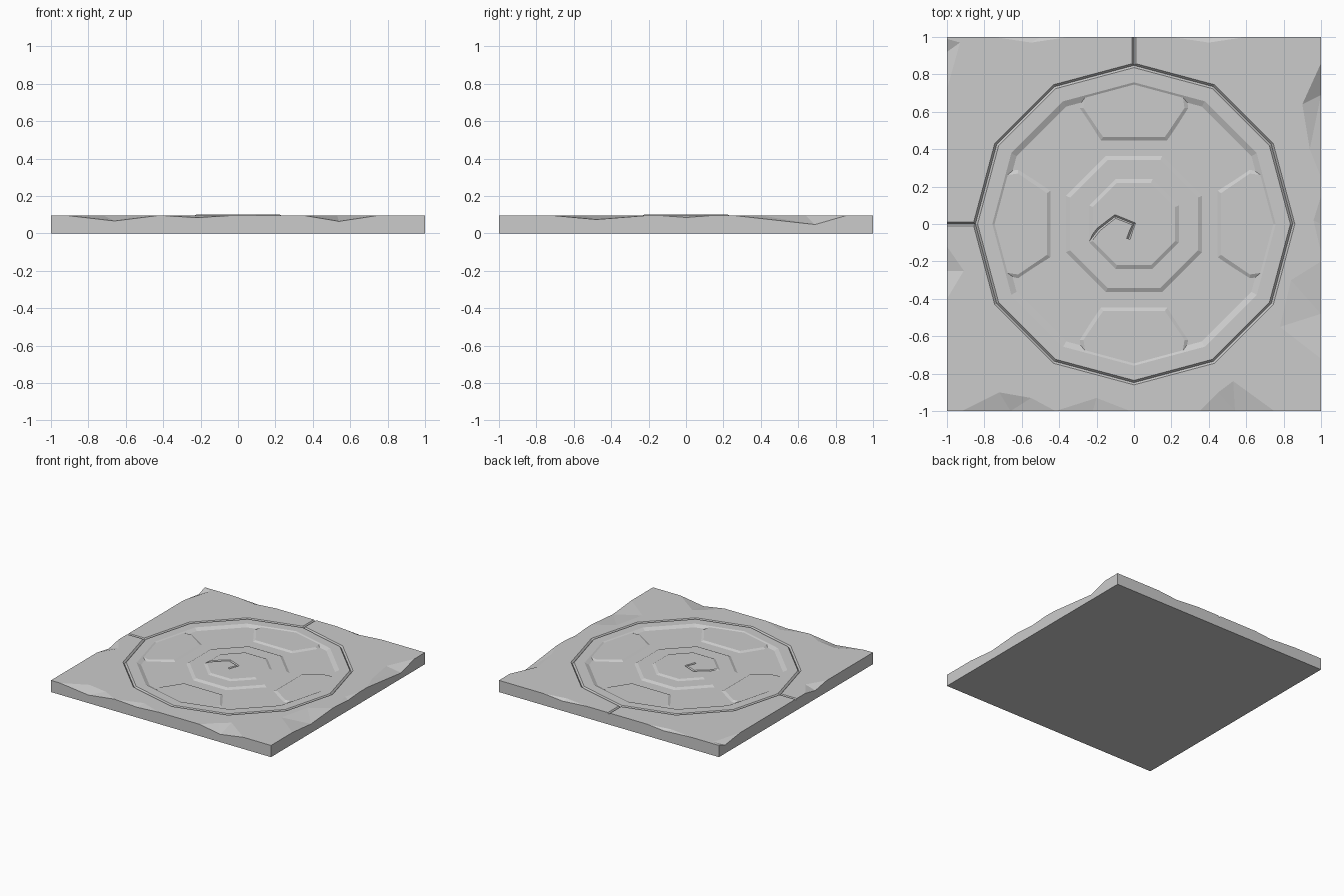
import bpy, bmesh, math
from mathutils import Vector

if "Cube" in bpy.data.objects:
    bpy.data.objects.remove(bpy.data.objects["Cube"])

TOP = 0.096


def to_object(name, bm):
    bmesh.ops.recalc_face_normals(bm, faces=bm.faces)
    me = bpy.data.meshes.new(name)
    bm.to_mesh(me)
    bm.free()
    ob = bpy.data.objects.new(name, me)
    bpy.context.collection.objects.link(ob)
    return ob


def ngon(n, r, start=0.0):
    return [(r * math.cos(start + i * math.tau / n), r * math.sin(start + i * math.tau / n)) for i in range(n)]


def frustum(name, low, high, z0, z1):
    """Solid between a lower outline and an upper outline."""
    bm = bmesh.new()
    a = [bm.verts.new((x, y, z0)) for x, y in low]
    b = [bm.verts.new((x, y, z1)) for x, y in high]
    bm.faces.new(a)
    bm.faces.new(b)
    for i in range(len(a)):
        j = (i + 1) % len(a)
        bm.faces.new((a[i], a[j], b[j], b[i]))
    return to_object(name, bm)


def groove(name, pts, width, depth, z=TOP, closed=False):
    """V-section cutter swept along a flat path, mitred at the corners."""
    bm = bmesh.new()
    n = len(pts)
    p = [Vector(q) for q in pts]
    rings = []
    for i in range(n):
        a = p[i - 1] if (closed or i > 0) else p[i]
        b = p[(i + 1) % n] if (closed or i < n - 1) else p[i]
        t = (b - a).normalized()
        s = Vector((-t.y, t.x)) * width
        rings.append([bm.verts.new((*(p[i] + s), z + depth)),
                      bm.verts.new((*p[i], z - depth)),
                      bm.verts.new((*(p[i] - s), z + depth))])
    for i in range(n if closed else n - 1):
        r, q = rings[i], rings[(i + 1) % n]
        for k in range(3):
            m = (k + 1) % 3
            bm.faces.new((r[k], r[m], q[m], q[k]))
    if not closed:
        bm.faces.new(rings[0])
        bm.faces.new(rings[-1])
    return to_object(name, bm)


def chip(name, start, end, low, inner, z_low, out):
    """Faceted notch: start/end/low lie on the rim, inner points on the top face."""
    pts = [Vector((*q, TOP)) for q in (start, end, *inner)] + [Vector((*low, z_low))]
    o = Vector((*out, 0))
    pts += [q + Vector((0, 0, 0.1)) for q in pts]
    pts += [Vector((*q, TOP)) + o * 0.1 for q in (start, end)] + [Vector((*low, z_low)) + o * 0.1]
    bm = bmesh.new()
    for q in pts:
        bm.verts.new(q)
    res = bmesh.ops.convex_hull(bm, input=bm.verts)
    loose = [v for v in bm.verts if not v.link_faces]
    bmesh.ops.delete(bm, geom=loose, context='VERTS')
    return to_object(name, bm)


def carve(target, cutters):
    for c in cutters:
        m = target.modifiers.new(c.name, 'BOOLEAN')
        m.operation = 'DIFFERENCE'
        m.solver = 'EXACT'
        m.object = c
    dg = bpy.context.evaluated_depsgraph_get()
    me = bpy.data.meshes.new_from_object(target.evaluated_get(dg))
    target.modifiers.clear()
    target.data = me
    for c in cutters:
        bpy.data.objects.remove(c)


# square stone slab
sq = [(-1, -1), (1, -1), (1, 1), (-1, 1)]
slab = frustum("slab", sq, sq, 0, TOP)
slab.data.update()

# round recess, surrounding groove and the joints running to the rim
cuts = [frustum("recess", ngon(12, 0.725, math.pi / 2), ngon(12, 0.79, math.pi / 2), 0.08, 0.112),
        groove("ring_groove", ngon(12, 0.848, math.pi / 2), 0.024, 0.014, closed=True)]
for i, (dx, dy) in enumerate([(0, 1), (-1, 0)]):
    cuts.append(groove(f"joint_{i}", [(dx * 0.85, dy * 0.85), (dx * 1.05, dy * 1.05)], 0.02, 0.014))

# broken edges
F, R, L, B = (0, -1), (1, 0), (-1, 0), (0, 1)
chips = [
    ((-0.92, -1), (-0.42, -1), (-0.66, -1), [(-0.72, -0.9), (-0.55, -0.93)], 0.066, F),
    ((-0.42, -1), (-0.02, -1), (-0.22, -1), [(-0.2, -0.93)], 0.084, F),
    ((0.35, -1), (0.75, -1), (0.54, -1), [(0.45, -0.9), (0.53, -0.84)], 0.064, F),
    ((1, 0.25), (1, 0.86), (1, 0.69), [(0.9, 0.64), (0.94, 0.4)], 0.047, R),
    ((1, -0.72), (1, -0.2), (1, -0.48), [(0.78, -0.55), (0.84, -0.3)], 0.074, R),
    ((1, -0.15), (1, 0.15), (1, 0.0), [(0.96, 0.02)], 0.085, R),
    ((-1, -0.4), (-1, -0.12), (-1, -0.25), [(-0.91, -0.25)], 0.07, L),
    ((-1, 0.72), (-1, 0.99), (-1, 0.92), [(-0.93, 0.97)], 0.07, L),
    ((0.2, 1), (0.6, 1), (0.42, 1), [(0.4, 0.97)], 0.08, B),
    ((-0.75, 1), (-0.35, 1), (-0.5, 1), [(-0.55, 0.97)], 0.082, B),
]
cuts += [chip(f"chip_{i}", *c) for i, c in enumerate(chips)]
carve(slab, cuts)

# four raised petals between the medallion and the ring
petal = [(-0.31, 0.62), (-0.19, 0.43), (0.19, 0.43), (0.31, 0.62), (0.29, 0.70), (0, 0.77), (-0.29, 0.70)]
petal_top = [(-0.27, 0.62), (-0.165, 0.465), (0.165, 0.465), (0.27, 0.62), (0.26, 0.69), (0, 0.75), (-0.26, 0.69)]


def turn(pts, k):
    c, s = round(math.cos(k * math.pi / 2)), round(math.sin(k * math.pi / 2))
    return [(x * c - y * s, x * s + y * c) for x, y in pts]


for k in range(4):
    frustum(f"petal_{k}", turn(petal, k), turn(petal_top, k), 0.07, 0.09)

# stepped octagonal medallion with a spiral scratch at its centre
h = math.pi / 8
frustum("medallion_base", ngon(8, 0.415, h), ngon(8, 0.37, h), 0.07, 0.092)
boss = frustum("medallion_boss", ngon(8, 0.275, h), ngon(8, 0.238, h), 0.085, 0.102)
spiral = [(-0.03, -0.08), (0, 0.0), (-0.1, 0.04), (-0.19, -0.03), (-0.26, -0.12)]
carve(boss, [groove("spiral_groove", spiral, 0.02, 0.009, 0.102)])
